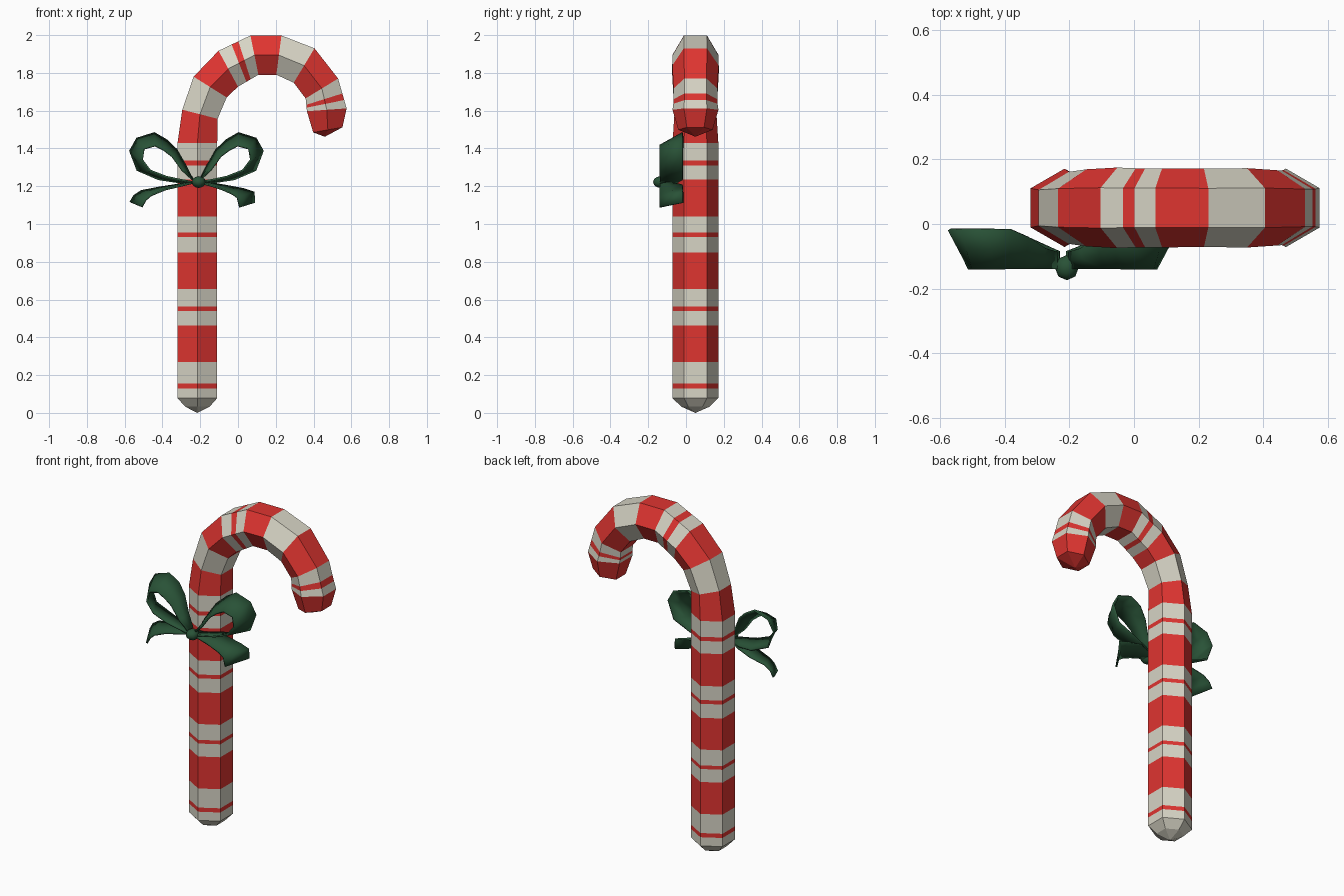
import bpy, bmesh, math
from mathutils import Vector

if "Cube" in bpy.data.objects:
    bpy.data.objects.remove(bpy.data.objects["Cube"])


def material(name, rgb):
    m = bpy.data.materials.new(name)
    m.diffuse_color = (*rgb, 1)
    m.use_nodes = True
    m.node_tree.nodes["Principled BSDF"].inputs["Base Color"].default_value = m.diffuse_color
    return m


RED = material("red", (0.74, 0.035, 0.03))
WHITE = material("cream", (0.68, 0.66, 0.56))
GREEN = material("green", (0.022, 0.085, 0.038))


def finish(bm, name, mats, smooth=False):
    bmesh.ops.recalc_face_normals(bm, faces=bm.faces)
    for f in bm.faces:
        f.smooth = smooth
    me = bpy.data.meshes.new(name)
    bm.to_mesh(me)
    bm.free()
    for m in mats:
        me.materials.append(m)
    ob = bpy.data.objects.new(name, me)
    bpy.context.collection.objects.link(ob)
    return ob


# --- Cane: hexagonal rings given by (outer x, outer z, inner x, inner z) ---
W, R = 1, 0
rings, colours = [(-0.28, 0.033, -0.15, 0.033)], []


def add(ring, colour):
    rings.append(ring)
    colours.append(colour)


def between(a, b, t):
    return tuple(p + (q - p) * t for p, q in zip(a, b))


# straight shaft stripes: (top of stripe, colour)
for z, c in [(0.078, W), (0.13, W), (0.155, R), (0.27, W), (0.462, R), (0.54, W),
             (0.562, R), (0.657, W), (0.848, R), (0.932, W), (0.955, R), (1.04, W),
             (1.235, R), (1.31, W), (1.335, R), (1.43, W)]:
    add((-0.32, z, -0.11, z), c)

# hook
hook = [(-0.295, 1.605, -0.108, 1.557), (-0.235, 1.78, -0.06, 1.67),
        (-0.103, 1.917, 0.0, 1.727), (0.066, 1.998, 0.108, 1.79),
        (0.23, 1.998, 0.203, 1.79), (0.405, 1.93, 0.295, 1.748),
        (0.53, 1.77, 0.358, 1.665), (0.575, 1.612, 0.365, 1.597)]
for i, c in enumerate([R, W, R, None, R, W, R, None]):
    if c is None:
        t1, t2 = (0.41, 0.62) if i == 3 else (0.5, 0.72)
        add(between(hook[i - 1], hook[i], t1), W)
        add(between(hook[i - 1], hook[i], t2), R)
        c = W
    add(hook[i], c)
add((0.553, 1.512, 0.398, 1.485), R)

bm = bmesh.new()
loops = []
for ox, oz, ix, iz in rings:
    centre = Vector(((ox + ix) / 2, 0.05, (oz + iz) / 2))
    u = Vector((ox - ix, 0, oz - iz)) / 2
    rad = u.length / math.cos(math.pi / 6)
    u.normalize()
    loop = []
    for k in range(6):
        a = math.radians(30 + 60 * k)
        loop.append(bm.verts.new(centre + rad * (u * math.cos(a) + Vector((0, math.sin(a), 0)))))
    loops.append(loop)
for a, b, c in zip(loops, loops[1:], colours):
    for k in range(6):
        bm.faces.new((a[k], a[k - 1], b[k - 1], b[k])).material_index = c
# pointed end caps
for loop, tip, c in ((loops[0], (-0.215, 0.05, 0), W), (loops[-1], (0.46, 0.05, 1.462), R)):
    v = bm.verts.new(tip)
    for k in range(6):
        bm.faces.new((loop[k], loop[k - 1], v)).material_index = c
finish(bm, "cane", [RED, WHITE])


# --- Bow: ribbons lofted between a back edge and a front edge, offsets from BOW_X ---
BOW_X = -0.22


def ribbon(name, side, back, front):
    bm = bmesh.new()
    rows = []
    for (bx, bz), (fx, fz) in zip(back, front):
        # the ribbon is gathered near the knot
        yb = -0.085 + 0.068 * min(1, max(0, (bx - 0.04) / 0.1))
        b, f = Vector((BOW_X + side * bx, yb, bz)), Vector((BOW_X + side * fx, -0.138, fz))
        rows.append([bm.verts.new(b.lerp(f, t)) for t in (0, 0.5, 1)])
    for p, q in zip(rows, rows[1:]):
        for k in range(2):
            bm.faces.new((p[k], p[k + 1], q[k + 1], q[k]))
    ob = finish(bm, name, [GREEN], True)
    mod = ob.modifiers.new("thickness", 'SOLIDIFY')
    mod.thickness = 0.01
    mod.offset = 0


loop_back = [(0.02, 1.235), (0.055, 1.305), (0.105, 1.393), (0.16, 1.445), (0.223, 1.482),
             (0.315, 1.453), (0.352, 1.387), (0.313, 1.285), (0.2, 1.237), (0.1, 1.222),
             (0.02, 1.218)]
loop_front = [(0.02, 1.235), (0.075, 1.285), (0.128, 1.358), (0.17, 1.39), (0.218, 1.415),
              (0.278, 1.398), (0.288, 1.34), (0.245, 1.283), (0.16, 1.25), (0.09, 1.235),
              (0.02, 1.222)]
for side, label in ((-1, "left"), (1, "right")):
    ribbon(f"bow_loop_{label}", side, loop_back, loop_front)

ribbon("bow_tail_left", -1,
       [(0.01, 1.225), (0.1, 1.208), (0.196, 1.193), (0.291, 1.175), (0.33, 1.15), (0.35, 1.115)],
       [(0.01, 1.22), (0.08, 1.203), (0.165, 1.183), (0.24, 1.152), (0.268, 1.128), (0.29, 1.09)])
ribbon("bow_tail_right", 1,
       [(0.01, 1.225), (0.08, 1.215), (0.148, 1.204), (0.25, 1.185), (0.305, 1.168), (0.305, 1.112)],
       [(0.01, 1.22), (0.07, 1.205), (0.133, 1.185), (0.19, 1.16), (0.217, 1.14), (0.23, 1.088)])

# knot
bm = bmesh.new()
bmesh.ops.create_uvsphere(bm, u_segments=8, v_segments=6, radius=1)
for v in bm.verts:
    v.co = Vector((-0.208 + 0.037 * v.co.x, -0.135 + 0.039 * v.co.y, 1.222 + 0.031 * v.co.z))
finish(bm, "bow_knot", [GREEN], True)
